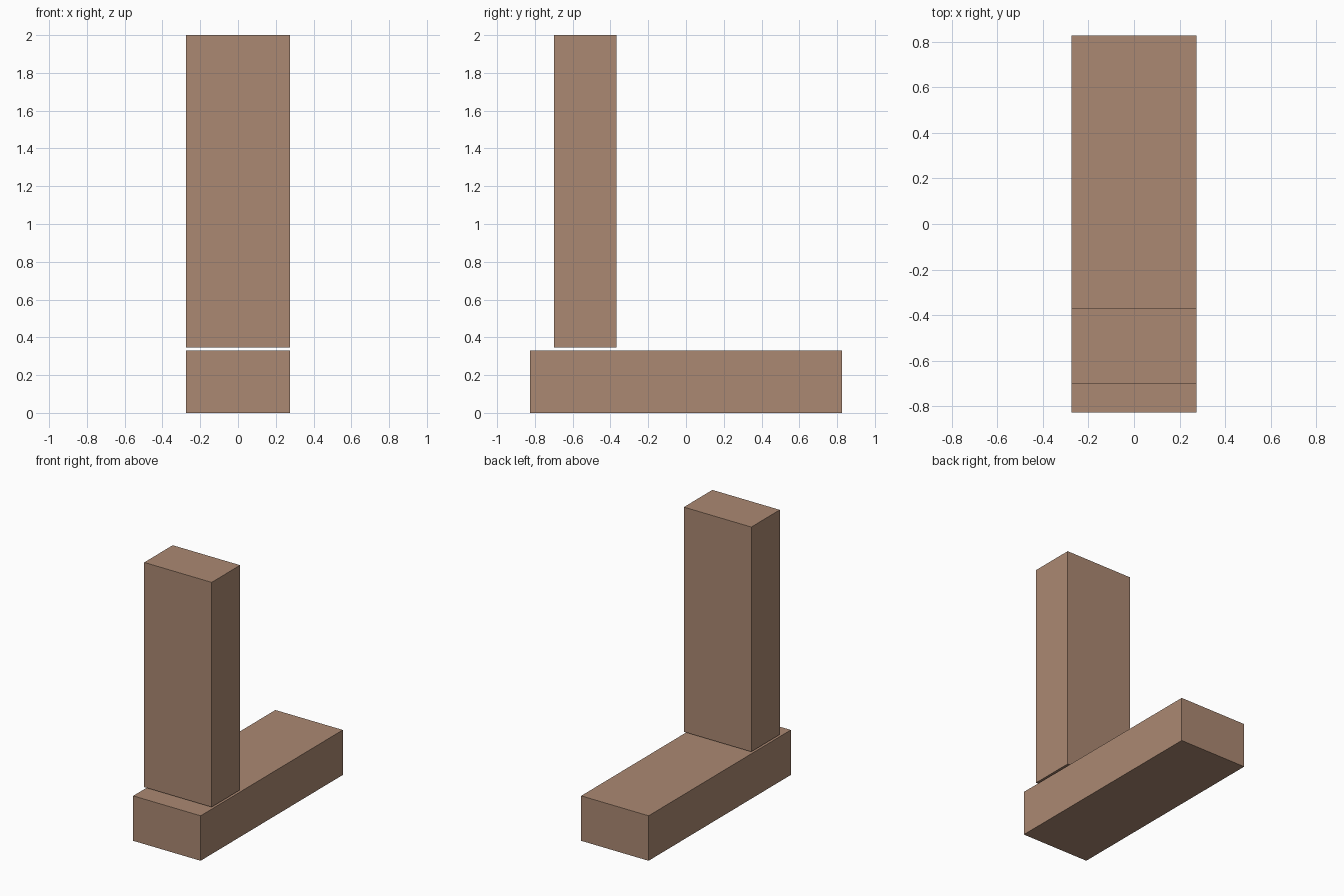
import bpy

if "Cube" in bpy.data.objects:
    bpy.data.objects.remove(bpy.data.objects["Cube"])

# Brick proportions: thickness, width, length
T, W, L = 0.331, 0.549, 1.654

clay = bpy.data.materials.new("clay")
clay.diffuse_color = (0.41, 0.25, 0.17, 1.0)
clay.use_nodes = True
clay.node_tree.nodes["Principled BSDF"].inputs["Base Color"].default_value = clay.diffuse_color


def brick(name, size, centre):
    bpy.ops.mesh.primitive_cube_add(size=1, location=centre)
    ob = bpy.context.object
    ob.name = name
    ob.scale = size
    bpy.ops.object.transform_apply(location=False, rotation=False, scale=True)
    ob.data.materials.append(clay)
    return ob


# Brick lying flat on the ground
brick("lying_brick", (W, L, T), (0, 0, T / 2))

# Brick standing on end near the front, just above the lying one
brick("standing_brick", (W, T, L), (0, -0.533, 2.0 - L / 2))
